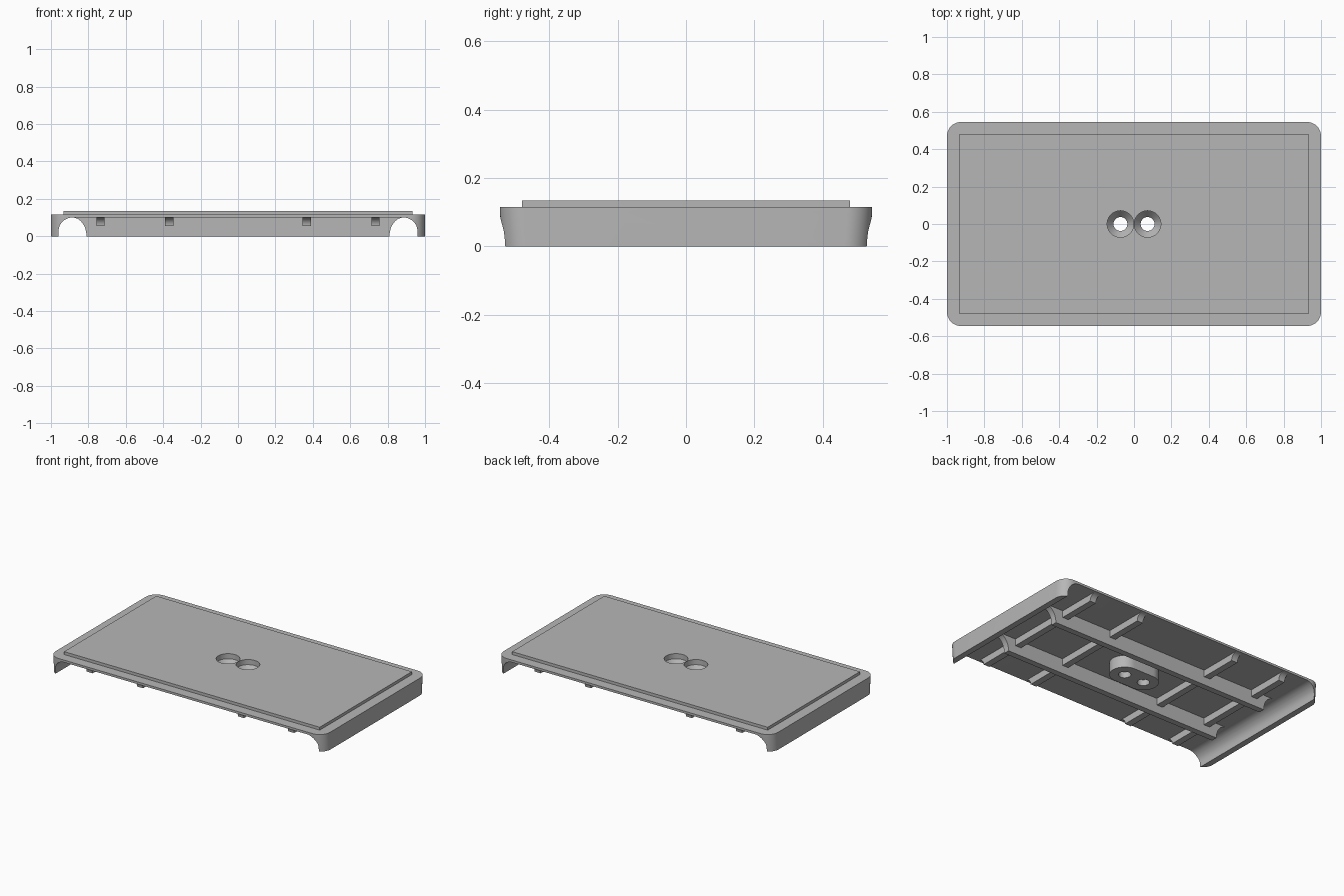
import bpy, bmesh
from math import sin, cos, pi
from mathutils import Vector

cube = bpy.data.objects.get("Cube")
if cube:
    bpy.data.objects.remove(cube, do_unlink=True)

GREY = (0.47, 0.47, 0.47, 1)
mat = bpy.data.materials.new("plain grey")
mat.use_nodes = True
mat.diffuse_color = GREY
mat.node_tree.nodes["Principled BSDF"].inputs["Base Color"].default_value = GREY

TOP, CEILING = 0.115, 0.10      # deck top and underside
LENGTH, WIDTH = 1.0, 0.545      # half sizes


def finish(name, bm):
    bmesh.ops.recalc_face_normals(bm, faces=bm.faces)
    mesh = bpy.data.meshes.new(name)
    bm.to_mesh(mesh)
    bm.free()
    mesh.materials.append(mat)
    obj = bpy.data.objects.new(name, mesh)
    bpy.context.collection.objects.link(obj)
    return obj


def extrude(name, points, direction):
    """Solid prism from a closed outline."""
    bm = bmesh.new()
    face = bm.faces.new([bm.verts.new(p) for p in points])
    new = bmesh.ops.extrude_face_region(bm, geom=[face])["geom"]
    verts = [v for v in new if isinstance(v, bmesh.types.BMVert)]
    bmesh.ops.translate(bm, verts=verts, vec=Vector(direction))
    return finish(name, bm)


def arc(cx, cz, rx, rz, start, end, n=12):
    return [(cx + rx * cos(start + (end - start) * i / n),
             cz + rz * sin(start + (end - start) * i / n)) for i in range(n + 1)]


def boolean(obj, cutter, operation):
    mod = obj.modifiers.new("cut", "BOOLEAN")
    mod.object, mod.operation, mod.solver = cutter, operation, "EXACT"
    bpy.context.view_layer.update()
    deps = bpy.context.evaluated_depsgraph_get()
    mesh = bpy.data.meshes.new_from_object(obj.evaluated_get(deps))
    obj.modifiers.clear()
    obj.data = mesh


def flared(half, reach, bottom, top):
    """Bar outline whose ends sweep outward in a hollow curve up to the deck."""
    h = CEILING - bottom
    right = arc(half + reach, bottom, reach, h, pi, pi / 2)
    right.append((half + reach, top))
    return right + [(-a, b) for a, b in reversed(right)]


# Deck with end walls: section along the length, trimmed to a rounded footprint
fillet = arc(0.885, 0.025, 0.075, 0.075, 0, pi / 2)
half = [(LENGTH, TOP), (LENGTH, 0), (0.96, 0)] + fillet
section = half + [(-x, z) for x, z in reversed(half)]
deck = extrude("deck_and_end_walls", [(x, -0.7, z) for x, z in section], (0, 1.4, 0))


def footprint(bm, z, width, r=0.075):
    pts = []
    for i, (sx, sy) in enumerate([(1, 1), (-1, 1), (-1, -1), (1, -1)]):
        pts += arc(sx * (LENGTH - r), sy * (width - r), r, r,
                   i * pi / 2, (i + 1) * pi / 2, 10)
    return [bm.verts.new((x, y, z)) for x, y in pts]


bm = bmesh.new()
rings = [footprint(bm, z, w) for z, w in
         ((-0.01, 0.537), (0.1, WIDTH), (0.2, WIDTH))]
bm.faces.new(rings[0])
bm.faces.new(rings[-1])
for lower, upper in zip(rings, rings[1:]):
    for i in range(len(lower)):
        j = (i + 1) % len(lower)
        bm.faces.new((lower[i], lower[j], upper[j], upper[i]))
trim = finish("footprint_trim", bm)
boolean(deck, trim, "INTERSECT")
bpy.data.objects.remove(trim, do_unlink=True)

# Raised top panel
px, py = 0.932, 0.48
panel = extrude("raised_panel", [(-px, -py, 0.108), (px, -py, 0.108),
                                 (px, py, 0.108), (-px, py, 0.108)], (0, 0, 0.026))

# Screw boss below the middle
HOLE = 0.0725
stadium = (arc(HOLE, 0, 0.092, 0.092, -pi / 2, pi / 2, 24)
           + arc(-HOLE, 0, 0.092, 0.092, pi / 2, 3 * pi / 2, 24))
boss = extrude("screw_boss", [(x, y, 0.02) for x, y in stadium], (0, 0, 0.086))

# Two countersunk holes through panel, deck and boss
profile = [(0.037, -0.05), (0.037, 0.06), (0.071, 0.1), (0.071, 0.2)]
SIDES = 48
for side in (-1, 1):
    bm = bmesh.new()
    rings = [[bm.verts.new((side * HOLE + r * cos(2 * pi * i / SIDES),
                            r * sin(2 * pi * i / SIDES), z)) for i in range(SIDES)]
             for r, z in profile]
    bm.faces.new(rings[0])
    bm.faces.new(rings[-1])
    for lower, upper in zip(rings, rings[1:]):
        for i in range(SIDES):
            j = (i + 1) % SIDES
            bm.faces.new((lower[i], lower[j], upper[j], upper[i]))
    cutter = finish("hole_cutter", bm)
    for part in (deck, panel, boss):
        boolean(part, cutter, "DIFFERENCE")
    bpy.data.objects.remove(cutter, do_unlink=True)

parts = [deck, panel, boss]

# Long rails under the deck
for name, y in (("front_rail", -0.22), ("back_rail", 0.22)):
    outline = flared(0.81, 0.075, 0, 0.106)
    parts.append(extrude(name, [(x, y - 0.02, z) for x, z in outline], (0, 0.04, 0)))

# Shallow cross ribs
for i, x in enumerate((-0.735, -0.368, 0.368, 0.735)):
    outline = flared(0.495, 0.045, 0.055, 0.106)
    parts.append(extrude("cross_rib_%d" % (i + 1),
                         [(x - 0.022, y, z) for y, z in outline], (0.044, 0, 0)))

# Smooth the curves and keep the edges crisp
bpy.ops.object.select_all(action="DESELECT")
for part in parts:
    part.select_set(True)
bpy.context.view_layer.objects.active = deck
bpy.ops.object.shade_smooth_by_angle(angle=pi / 6)
